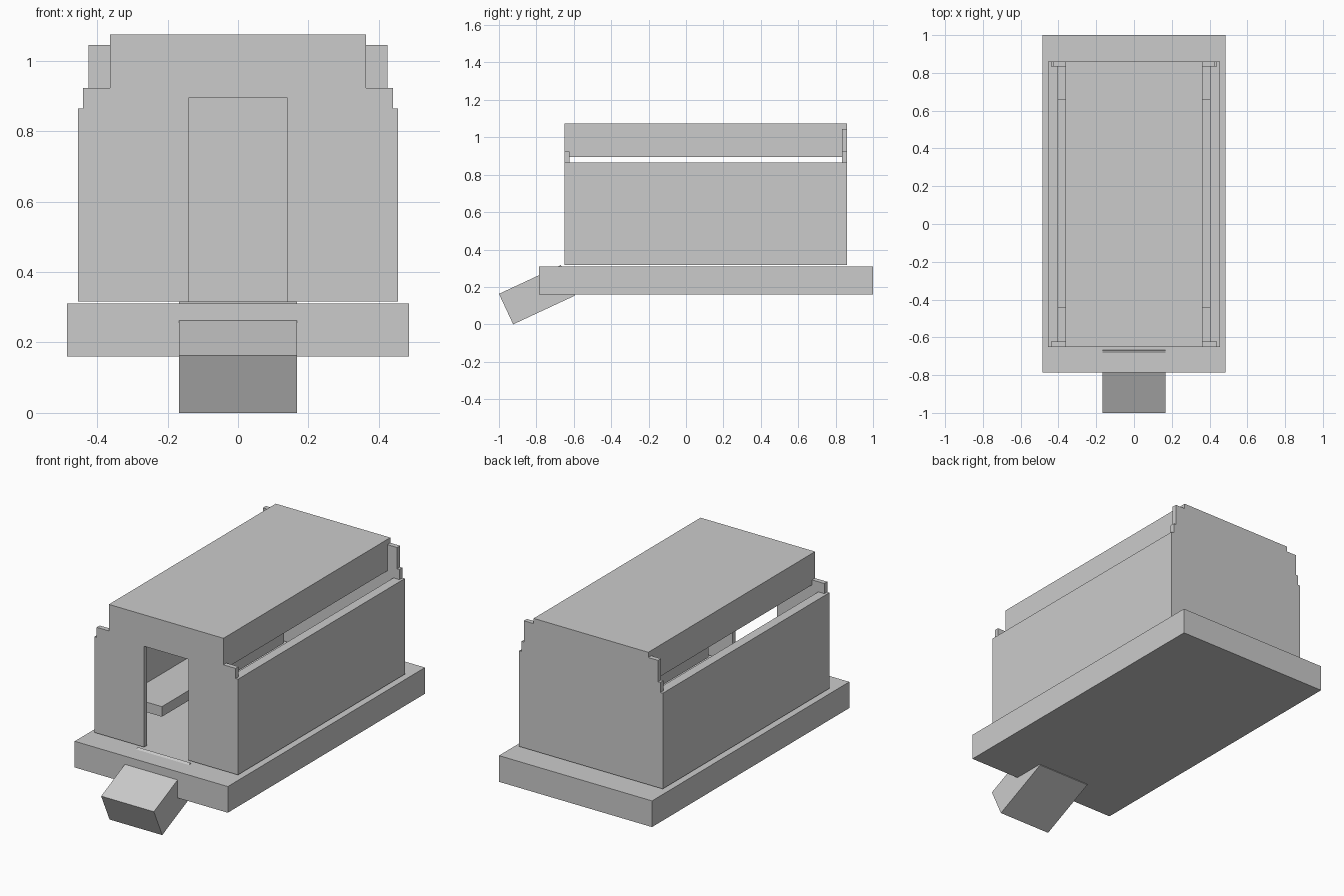
import bpy, bmesh

if "Cube" in bpy.data.objects:
    bpy.data.objects.remove(bpy.data.objects["Cube"])


def box(name, x0, x1, y0, y1, z0, z1):
    """Axis-aligned box from its limits."""
    return prism(name, [(x0, z0), (x1, z0), (x1, z1), (x0, z1)], y0, y1, 'Y')


def prism(name, profile, lo, hi, axis):
    """Extrude a profile: axis 'Y' takes (x, z) points, axis 'X' takes (y, z)."""
    bm = bmesh.new()
    if axis == 'Y':
        pts, move = [(a, lo, b) for a, b in profile], (0, hi - lo, 0)
    else:
        pts, move = [(lo, a, b) for a, b in profile], (hi - lo, 0, 0)
    face = bm.faces.new([bm.verts.new(p) for p in pts])
    ext = bmesh.ops.extrude_face_region(bm, geom=[face])
    new = [v for v in ext['geom'] if isinstance(v, bmesh.types.BMVert)]
    bmesh.ops.translate(bm, verts=new, vec=move)
    bmesh.ops.recalc_face_normals(bm, faces=bm.faces)
    mesh = bpy.data.meshes.new(name)
    bm.to_mesh(mesh)
    bm.free()
    obj = bpy.data.objects.new(name, mesh)
    bpy.context.collection.objects.link(obj)
    return obj


def mirrored(half):
    """Close a right-half outline with its mirror image."""
    return half + [(-x, z) for x, z in reversed(half)]


FRONT, BACK, WALL = -0.65, 0.86, 0.027
FLOOR, SILL, ROOF = 0.317, 0.865, 0.895

# Floor slab
box("base", -0.485, 0.485, -0.785, 1.0, 0.16, 0.31)

# Tilted entry ramp sunk into the slab
prism("ramp", [(-0.924, 0.0), (-0.593, 0.154), (-0.669, 0.317), (-1.0, 0.163)],
      -0.167, 0.167, 'X')

# Front wall with stepped shoulders and a doorway
prism("front_wall", mirrored([
    (0.14, ROOF), (0.14, FLOOR), (0.455, FLOOR), (0.455, SILL), (0.44, SILL),
    (0.44, 0.923), (0.363, 0.923), (0.363, 1.075)]),
    FRONT, FRONT + WALL, 'Y')

# Back wall
prism("back_wall", mirrored([
    (0.455, FLOOR), (0.455, SILL), (0.44, SILL), (0.44, 0.923), (0.425, 0.923),
    (0.425, 1.045), (0.363, 1.045), (0.363, 1.075)]),
    BACK - WALL, BACK, 'Y')

# Roof block
box("roof", -0.363, 0.363, FRONT + WALL, BACK - WALL, ROOF, 1.075)

# Side walls and inner benches
for side, s in (("right", 1), ("left", -1)):
    a, b = sorted((0.402 * s, 0.455 * s))
    box(side + "_wall", a, b, FRONT + WALL, BACK - WALL, FLOOR, SILL)
    a, b = sorted((0.17 * s, 0.402 * s))
    box(side + "_bench", a, b, -0.446, 0.66, 0.405, 0.463)
